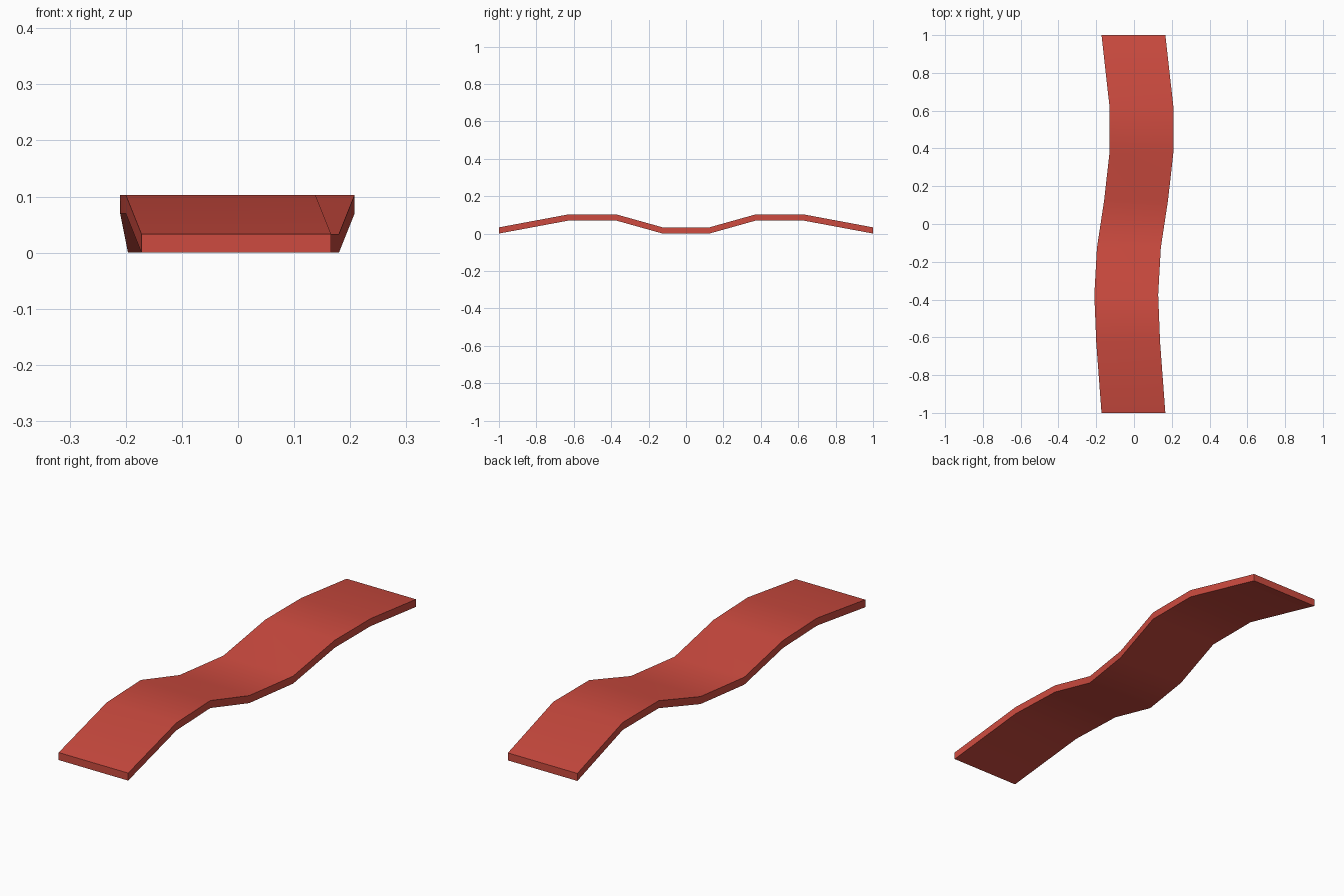
import bpy, bmesh

if "Cube" in bpy.data.objects:
    bpy.data.objects.remove(bpy.data.objects["Cube"])

# Stations along the strip: (y, centre x, underside z)
stations = [(-1, -0.003, 0), (-0.625, -0.031, 0.07), (-0.375, -0.041, 0.07),
            (-0.125, -0.027, 0), (0.125, 0.011, 0), (0.375, 0.039, 0.07),
            (0.625, 0.039, 0.07), (1, -0.003, 0)]
HALF_W, THICK = 0.169, 0.033

# Wavy strip: rectangular section swept through the stations
bm = bmesh.new()
rings = []
for y, cx, z in stations:
    rings.append([bm.verts.new((cx + sx * HALF_W, y, z + h))
                  for sx, h in ((-1, 0), (1, 0), (1, THICK), (-1, THICK))])
for a, b in zip(rings, rings[1:]):
    for i in range(4):
        j = (i + 1) % 4
        bm.faces.new((a[i], a[j], b[j], b[i]))
bm.faces.new(rings[0])
bm.faces.new(rings[-1])
bmesh.ops.recalc_face_normals(bm, faces=bm.faces)

mesh = bpy.data.meshes.new("wavy_strip")
bm.to_mesh(mesh)
bm.free()
red = bpy.data.materials.new("warm red")
red.diffuse_color = (0.61, 0.07, 0.05, 1)
red.use_nodes = True
red.node_tree.nodes["Principled BSDF"].inputs["Base Color"].default_value = red.diffuse_color
mesh.materials.append(red)
strip = bpy.data.objects.new("wavy_strip", mesh)
bpy.context.collection.objects.link(strip)

# Smooth along the waves, sharp at the edges
bpy.context.view_layer.objects.active = strip
strip.select_set(True)
bpy.ops.object.shade_smooth_by_angle(angle=0.6)
